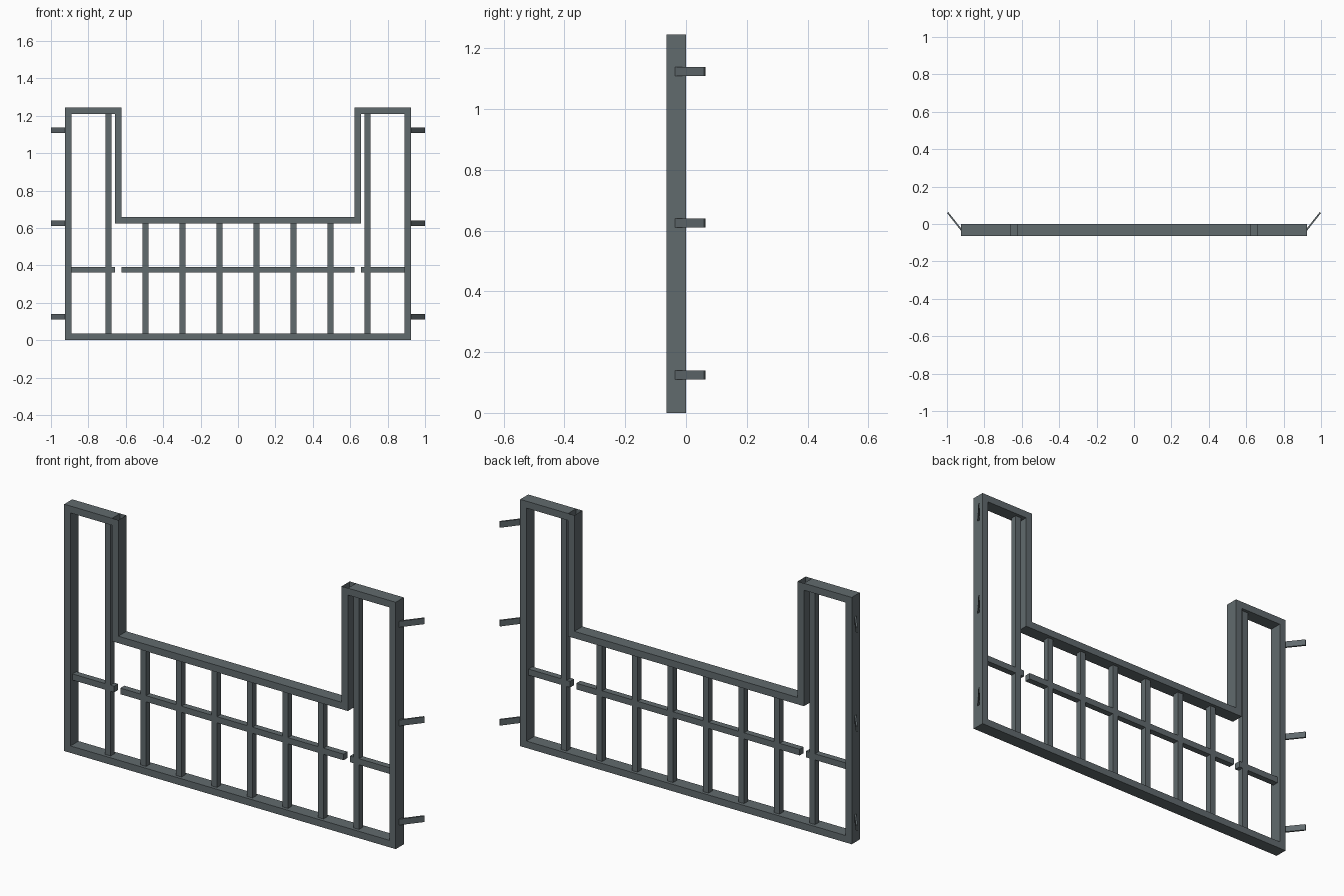
import bpy, bmesh

if "Cube" in bpy.data.objects:
    bpy.data.objects.remove(bpy.data.objects["Cube"])

FRONT, BACK = -0.064, 0.0      # frame depth
T = 0.035                      # frame tube width
W, H = 0.925, 1.245            # half width, tower height
XI, XO = 0.623, 0.658          # tower inner post
ZM = 0.625                     # underside of the middle rail
B = 0.0155                     # half width of infill bars
YC = (FRONT + BACK) / 2


def prism(name, pts, z0, z1, open_top=False):
    """Extrude an xy outline between two heights."""
    bm = bmesh.new()
    low = [bm.verts.new((x, y, z0)) for x, y in pts]
    top = [bm.verts.new((x, y, z1)) for x, y in pts]
    n = len(pts)
    bm.faces.new(low)
    if not open_top:
        bm.faces.new(top)
    for i in range(n):
        j = (i + 1) % n
        bm.faces.new((low[i], low[j], top[j], top[i]))
    bmesh.ops.recalc_face_normals(bm, faces=bm.faces)
    me = bpy.data.meshes.new(name)
    bm.to_mesh(me)
    bm.free()
    ob = bpy.data.objects.new(name, me)
    bpy.context.collection.objects.link(ob)
    mat = bpy.data.materials.get("painted_steel")
    if not mat:
        mat = bpy.data.materials.new("painted_steel")
        mat.diffuse_color = (0.12, 0.145, 0.155, 1)
        mat.use_nodes = True
        mat.node_tree.nodes["Principled BSDF"].inputs["Base Color"].default_value = mat.diffuse_color
    me.materials.append(mat)
    return ob


def box(name, x0, x1, y0, y1, z0, z1, open_top=False):
    return prism(name, [(x0, y0), (x1, y0), (x1, y1), (x0, y1)], z0, z1, open_top)


def frame(name, x0, x1, z0, z1, open_top=False):
    return box(name, min(x0, x1), max(x0, x1), FRONT, BACK, z0, z1, open_top)


def bar(name, x0, x1, z0, z1):
    return box(name, min(x0, x1), max(x0, x1), YC - B, YC + B, z0, z1)


# Main rails
frame("bottom_rail", -W, W, 0, T)
frame("middle_rail", -XI, XI, ZM, ZM + T)

for s, side in ((-1, "left"), (1, "right")):
    # Tower: outer post, top rail, open-ended inner post
    frame(f"{side}_outer_post", s * W, s * (W - T), T, H)
    frame(f"{side}_top_rail", s * (W - T), s * XO, H - T, H)
    frame(f"{side}_inner_post", s * XO, s * XI, ZM, H, open_top=True)
    bar(f"{side}_cross_bar", s * (W - T), s * XO, 0.361, 0.392)

    # Angled mounting tabs
    for i, z in enumerate((0.125, 0.625, 1.123)):
        prism(f"{side}_tab_{i}",
              [(s * 0.925, -0.036), (s * 1.0, 0.059), (s * 0.993, 0.064), (s * 0.925, -0.022)],
              z - 0.015, z + 0.015)

# Infill bars
bar("center_cross_bar", -XI, XI, 0.361, 0.392)
for i in range(8):
    x = (i - 3.5) * 0.198
    bar(f"upright_{i}", x - B, x + B, T, H - T if i in (0, 7) else ZM)
